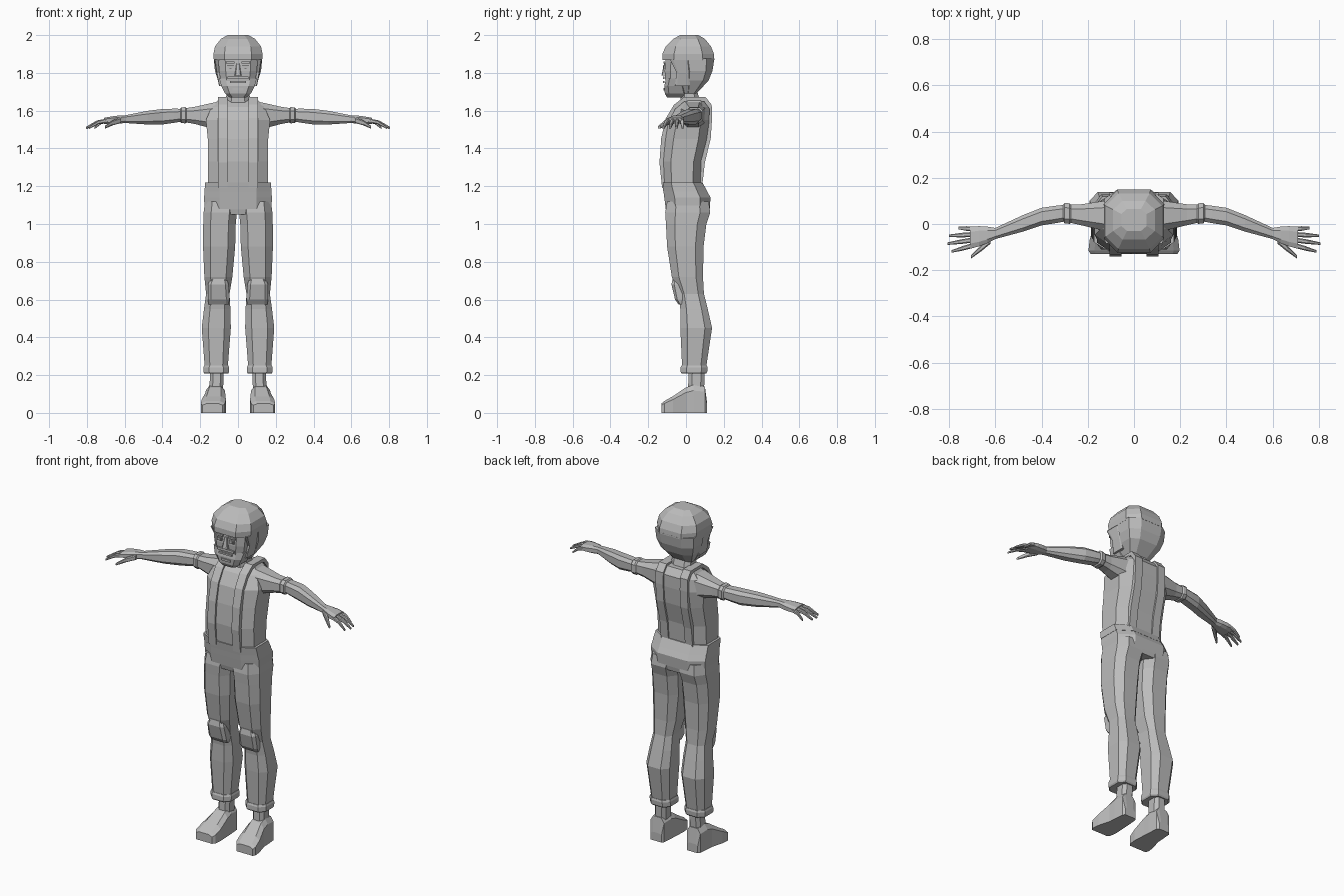
import bpy, bmesh
from mathutils import Vector

if "Cube" in bpy.data.objects:
    bpy.data.objects.remove(bpy.data.objects["Cube"])

grey = bpy.data.materials.new("plain grey")
grey.use_nodes = True
grey.diffuse_color = (.5, .5, .5, 1)
grey.node_tree.nodes["Principled BSDF"].inputs["Base Color"].default_value = grey.diffuse_color


def upright(height, half, front, back, centre=0):
    """Level cross-section: middle point and half sizes along x and y."""
    middle = Vector((centre, (front + back) / 2, height))
    return middle, Vector((half, 0, 0)), Vector((0, (back - front) / 2, 0))


def sideways(x, y, z, deep, tall):
    """Arm cross-section facing along x."""
    return Vector((x, y, z)), Vector((0, deep, 0)), Vector((0, 0, tall))


def lengthwise(y, centre, half, top):
    """Shoe cross-section facing along y, resting on the ground."""
    return Vector((centre, y, top / 2)), Vector((half, 0, 0)), Vector((0, 0, top / 2))


def between(first, second, share, grow=1):
    """Section part way between two others, optionally enlarged."""
    middle, side, rise = (a.lerp(b, share) for a, b in zip(first, second))
    return middle, side * grow, rise * grow


def loft(name, *sections, cut=.45, base_cut=None, mirror=True):
    """Skin a row of rectangles with cut corners and cap both ends."""
    base_cut = cut if base_cut is None else base_cut
    bm = bmesh.new()
    rings = []
    for middle, side, rise in sections:
        ring = []
        for up, bevel, order in ((-1, base_cut, 1), (1, cut, -1)):
            corners = [(-1, up * (1 - bevel)), (bevel - 1, up),
                       (1 - bevel, up), (1, up * (1 - bevel))]
            ring += [bm.verts.new(middle + side * u + rise * v) for u, v in corners[::order]]
        rings.append(ring)
    bridge(bm, rings)
    finish(name, bm, mirror)


def bridge(bm, rings):
    """Join neighbouring rings with quads and close the ends."""
    for low, high in zip(rings, rings[1:]):
        for i in range(len(low)):
            bm.faces.new((low[i - 1], low[i], high[i], high[i - 1]))
    bm.faces.new(rings[0])
    bm.faces.new(rings[-1])


def finish(name, bm, mirror):
    """Make a flat-shaded object, paired across x when mirrored."""
    bmesh.ops.remove_doubles(bm, verts=bm.verts, dist=.0002)
    bmesh.ops.recalc_face_normals(bm, faces=bm.faces)
    mesh = bpy.data.meshes.new(name)
    bm.to_mesh(mesh)
    bm.free()
    mesh.materials.append(grey)
    part = bpy.data.objects.new(name, mesh)
    bpy.context.collection.objects.link(part)
    if mirror:
        part.modifiers.new("Mirror", 'MIRROR').use_mirror_merge = False


def plate(name, height, tall, half, front, centre=0):
    """Thin detail on the face."""
    ends = [upright(height=z, half=half, front=front, back=front + .009, centre=centre)
            for z in (height - tall / 2, height + tall / 2)]
    loft(name, *ends, cut=0, mirror=centre > 0)


# Torso and neck
torso = [
    upright(height=1.2, half=.16, front=-.12, back=.08),
    upright(height=1.33, half=.16, front=-.13, back=.09),
    upright(height=1.45, half=.16, front=-.12, back=.12),
    upright(height=1.55, half=.17, front=-.1, back=.13),
    upright(height=1.62, half=.14, front=-.06, back=.13),
    upright(height=1.66, half=.1, front=-.01, back=.1)]
loft("torso", *torso, mirror=False)
loft("neck",
     upright(height=1.6, half=.07, front=-.03, back=.09),
     upright(height=1.7, half=.06, front=-.03, back=.06), mirror=False)

# Shoulder straps follow the torso up the front and down the back
bm = bmesh.new()
chest = Vector((0, 0, 1.4))
path = [m - r for m, s, r in torso] + [m + r for m, s, r in reversed(torso)]
bands = []
for point in path:
    lift = (point - chest).normalized() * .012
    edges = ((.055, lift), (.105, lift), (.105, -lift), (.055, -lift))
    bands.append([bm.verts.new(point + offset + Vector((x, 0, 0))) for x, offset in edges])
bridge(bm, bands)
finish("shoulder_straps", bm, mirror=True)

# Trousers
waist = upright(height=1.22, half=.17, front=-.125, back=.085)
seat = upright(height=1.14, half=.18, front=-.115, back=.13)
crotch = upright(height=1.05, half=.17, front=-.1, back=.12)
loft("hips", crotch, between(crotch, seat, .3, grow=1.02), seat, waist, mirror=False)
loft("waistband", between(waist, seat, .6, grow=1.01), between(waist, seat, 0, grow=1.02),
     mirror=False)
hem = upright(height=.23, half=.06, front=-.02, back=.105, centre=.115)
calf = upright(height=.45, half=.077, front=-.03, back=.138, centre=.115)
loft("trouser_legs", hem, calf,
     upright(height=.55, half=.07, front=-.03, back=.115, centre=.11),
     upright(height=.63, half=.062, front=-.04, back=.095, centre=.107),
     upright(height=.72, half=.074, front=-.075, back=.09, centre=.104),
     upright(height=.88, half=.085, front=-.1, back=.093, centre=.1),
     upright(height=1, half=.086, front=-.106, back=.108, centre=.098),
     upright(height=1.06, half=.088, front=-.11, back=.128, centre=.094),
     upright(height=1.12, half=.087, front=-.1, back=.12, centre=.088))
loft("trouser_cuffs", *(between(hem, calf, share, grow)
     for share, grow in ((-.1, 1.08), (-.06, 1.15), (.05, 1.12), (.1, 1.04))))
loft("knee_pads",
     upright(height=.575, half=.053, front=-.04, back=.02, centre=.102),
     upright(height=.6, half=.058, front=-.058, back=.02, centre=.102),
     upright(height=.68, half=.055, front=-.077, back=.02, centre=.105),
     upright(height=.715, half=.04, front=-.07, back=.02, centre=.102), cut=.3)

# Ankles and shoes
loft("ankles",
     upright(height=.11, half=.036, front=.01, back=.095, centre=.115),
     upright(height=.23, half=.036, front=.015, back=.1, centre=.112))
loft("shoes",
     lengthwise(y=.112, centre=.12, half=.035, top=.05),
     lengthwise(y=.1, centre=.12, half=.045, top=.14),
     lengthwise(y=.04, centre=.12, half=.05, top=.148),
     lengthwise(y=0, centre=.12, half=.052, top=.135),
     lengthwise(y=-.07, centre=.128, half=.064, top=.088),
     lengthwise(y=-.115, centre=.133, half=.064, top=.062),
     lengthwise(y=-.13, centre=.135, half=.053, top=.05), cut=.4, base_cut=0)

# Arms with rolled sleeves
shoulder = sideways(x=.12, y=.035, z=1.573, deep=.066, tall=.072)
sleeve = sideways(x=.23, y=.04, z=1.575, deep=.045, tall=.045)
elbow = sideways(x=.3, y=.047, z=1.576, deep=.036, tall=.034)
forearm = sideways(x=.4, y=.032, z=1.568, deep=.038, tall=.041)
wrist = sideways(x=.6, y=-.041, z=1.555, deep=.024, tall=.02)
loft("upper_arms", shoulder, between(shoulder, sleeve, .5), sleeve, elbow)
loft("sleeve_cuffs", *(between(sleeve, elbow, share, grow)
     for share, grow in ((.6, 1), (.7, 1.15), (1, 1.22), (1.1, 1))))
loft("forearms", elbow, between(elbow, forearm, .4, grow=1.02), forearm,
     between(forearm, wrist, .4, grow=1.1), wrist)

# Hands with a fan of four drooping fingers and a thumb
knuckles = sideways(x=.71, y=-.06, z=1.546, deep=.046, tall=.016)
loft("palms", wrist, between(wrist, knuckles, .3, grow=1.15),
     between(wrist, knuckles, .65, grow=1.15), knuckles)


def finger(name, base, tip, size, bend):
    """Tapered digit with a raised middle joint."""
    root = sideways(*base, deep=size, tall=size)
    end = sideways(*tip, deep=size / 2, tall=size / 2)
    joint = between(root, end, .5, grow=1.2)
    joint[0].z += bend
    loft(name, root, joint, end)


for i, (digit, reach) in enumerate((("little", .76), ("ring", .8), ("middle", .806),
                                    ("index", .79))):
    finger(digit + "_fingers", base=(.69, -.022 - i * .023, 1.548),
           tip=(reach, -.017 - i * .034, 1.508), size=.011, bend=.01)
finger("thumbs", base=(.62, -.07, 1.55), tip=(.705, -.142, 1.512), size=.015, bend=.005)

# Face and beard
loft("face",
     upright(height=1.68, half=.055, front=-.1, back=.03),
     upright(height=1.74, half=.09, front=-.108, back=.05),
     upright(height=1.81, half=.1, front=-.113, back=.06),
     upright(height=1.88, half=.105, front=-.108, back=.06), cut=.35, mirror=False)
loft("beard",
     upright(height=1.67, half=.045, front=-.1, back=0),
     upright(height=1.69, half=.068, front=-.112, back=.01),
     upright(height=1.73, half=.088, front=-.115, back=0),
     upright(height=1.77, half=.1, front=-.106, back=0), cut=.35, mirror=False)

# Hair: full cap above the brow, open towards the face below it
loft("hair_cap",
     upright(height=1.868, half=.128, front=-.125, back=.15),
     upright(height=1.9, half=.13, front=-.125, back=.148),
     upright(height=1.94, half=.122, front=-.108, back=.132),
     upright(height=1.98, half=.09, front=-.068, back=.1),
     upright(height=2, half=.055, front=-.03, back=.065), mirror=False)
loft("hair_back",
     upright(height=1.69, half=.065, front=0, back=.055),
     upright(height=1.76, half=.106, front=-.01, back=.12),
     upright(height=1.81, half=.122, front=-.015, back=.14),
     upright(height=1.875, half=.128, front=-.03, back=.15), mirror=False)
loft("side_hair",
     upright(height=1.73, half=.01, front=-.06, back=.02, centre=.09),
     upright(height=1.8, half=.013, front=-.05, back=.02, centre=.102),
     upright(height=1.872, half=.018, front=-.085, back=.02, centre=.109), cut=.3)

# Facial features
plate("eyes", height=1.832, tall=.02, half=.015, front=-.119, centre=.04)
plate("pupils", height=1.832, tall=.016, half=.006, front=-.122, centre=.04)
plate("eyebrows", height=1.855, tall=.01, half=.023, front=-.12, centre=.041)
plate("moustache", height=1.775, tall=.014, half=.055, front=-.122)
plate("upper_lip", height=1.752, tall=.01, half=.042, front=-.122)
plate("lower_lip", height=1.714, tall=.012, half=.03, front=-.12)
loft("nose",
     upright(height=1.785, half=.018, front=-.13, back=-.1),
     upright(height=1.85, half=.008, front=-.116, back=-.1), cut=.3, mirror=False)
